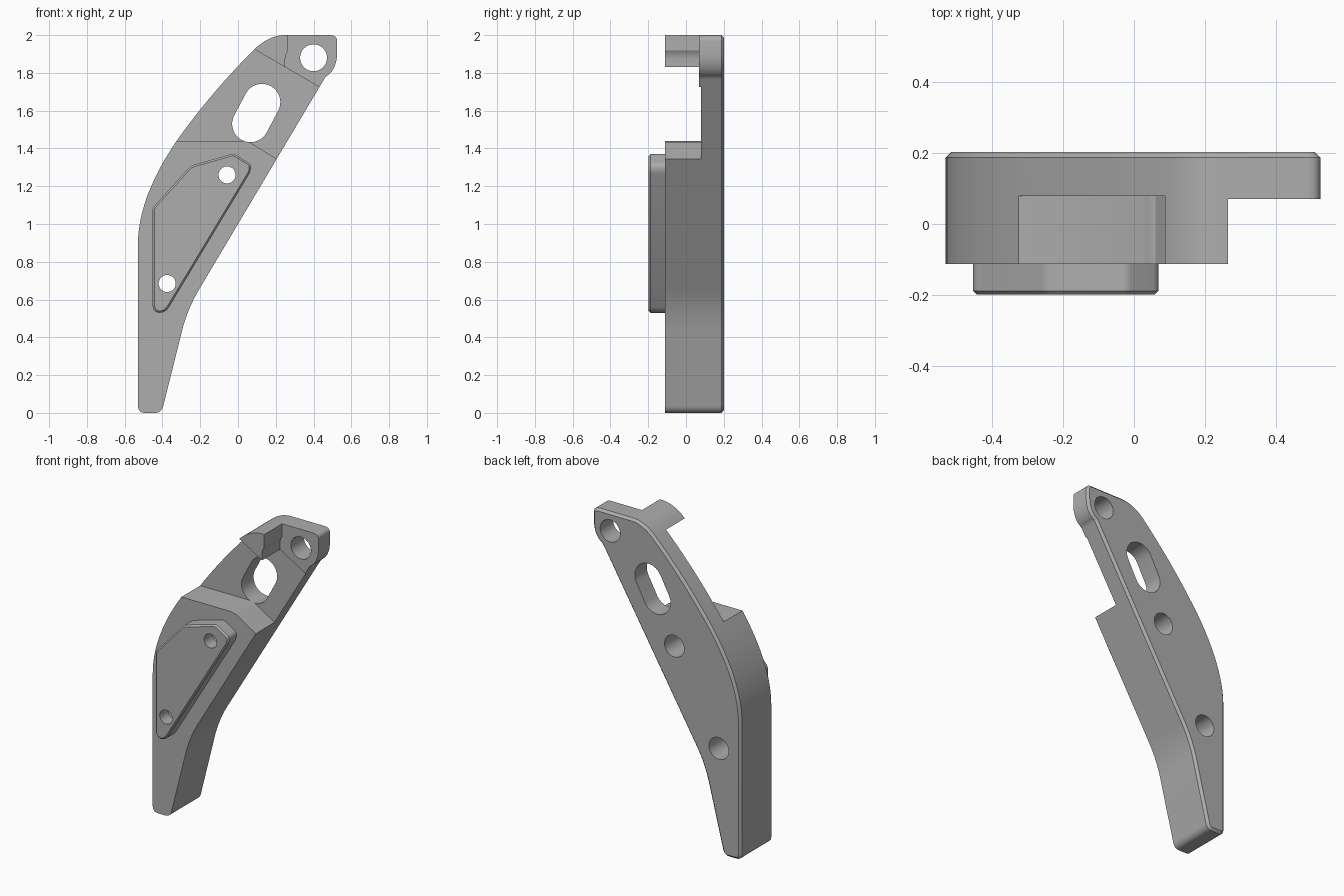
import bpy, bmesh, math

start = bpy.data.objects.get("Cube")
if start:
    bpy.data.objects.remove(start, do_unlink=True)

grey = bpy.data.materials.new("plain grey")
grey.use_nodes = True
COLOUR = (0.42, 0.42, 0.42, 1)
grey.diffuse_color = COLOUR
grey.node_tree.nodes["Principled BSDF"].inputs["Base Color"].default_value = COLOUR


def trace(steps, n=12):
    """Two numbers are a straight step, four are a curve (control, end)."""
    pts = []
    for s in steps:
        if len(s) == 2:
            pts.append(s)
            continue
        (ax, az), (cx, cz, bx, bz) = pts[-1], s
        for i in range(1, n + 1):
            t = i / n
            u = 1 - t
            pts.append((u*u*ax + 2*u*t*cx + t*t*bx, u*u*az + 2*u*t*cz + t*t*bz))
    return pts


def slot(a, b, r, n=24):
    """Outline of a slot between two centres; equal centres give a circle."""
    aim = math.atan2(b[1] - a[1], b[0] - a[0])
    pts = []
    for c, turn in ((b, -math.pi / 2), (a, math.pi / 2)):
        for i in range(n + (a != b)):
            w = aim + turn + math.pi * i / n
            pts.append((c[0] + r * math.cos(w), c[1] + r * math.sin(w)))
    return pts


def prism(name, pts, y0, y1, chamfer=0, chamfer_y=None):
    """Extrude an x-z outline along y, chamfering the rim at chamfer_y."""
    bm = bmesh.new()
    face = bm.faces.new([bm.verts.new((x, y0, z)) for x, z in pts])
    new = bmesh.ops.extrude_face_region(bm, geom=[face])["geom"]
    bmesh.ops.translate(bm, vec=(0, y1 - y0, 0),
                        verts=[v for v in new if isinstance(v, bmesh.types.BMVert)])
    bmesh.ops.recalc_face_normals(bm, faces=bm.faces[:])
    if chamfer:
        rim = [e for e in bm.edges if all(abs(v.co.y - chamfer_y) < 1e-5 for v in e.verts)]
        bmesh.ops.bevel(bm, geom=rim, offset=chamfer, segments=1, affect='EDGES')
    mesh = bpy.data.meshes.new(name)
    bm.to_mesh(mesh)
    bm.free()
    mesh.materials.append(grey)
    ob = bpy.data.objects.new(name, mesh)
    bpy.context.collection.objects.link(ob)
    return ob


def cut(ob, pts, y0, y1):
    cutter = prism("cutter", pts, y0, y1)
    cutter.hide_render = True
    mod = ob.modifiers.new("cut", 'BOOLEAN')
    mod.operation, mod.solver, mod.object = 'DIFFERENCE', 'EXACT', cutter
    bpy.context.view_layer.objects.active = ob
    bpy.ops.object.modifier_apply(modifier=mod.name)
    bpy.data.objects.remove(cutter, do_unlink=True)


FRONT, BACK, FLOOR, LUG = -0.112, 0.202, 0.079, 0.07

# Arm: curved outline with a chamfered back rim
arm = prism("bracket_arm", trace([
    (-0.53, 0.89), (-0.53, 0.04), (-0.53, 0, -0.49, 0), (-0.44, 0),
    (-0.405, 0, -0.395, 0.04), (-0.295, 0.44), (-0.265, 0.555, -0.205, 0.655),
    (0.455, 1.765), (0.463, 1.78, 0.48, 1.79), (0.525, 1.83, 0.525, 1.91),
    (0.525, 1.965), (0.525, 2, 0.485, 2), (0.25, 2),
    (0.165, 2, 0.087, 1.925), (-0.14, 1.7, -0.325, 1.44),
    (-0.53, 1.14, -0.53, 0.89)])[:-1], FRONT, BACK, 0.015, BACK)

# Recess across the upper arm
cut(arm, [(-0.7, 1.44), (0.05, 1.44), (0.5, 1.164), (0.6, 1.626),
          (-0.1, 2.034), (-0.7, 2.034)], -1, FLOOR)

# Clearance around the end lug, leaving the small block beside it
cut(arm, trace([(0.25, 1.75), (0.25, 1.875), (0.253, 1.9, 0.265, 1.918),
                (0.265, 2.1), (0.7, 2.1), (0.7, 1.5)]), -1, LUG)

# Lug hole, slot and the wide bores behind the pad
pad_holes = [(-0.058, 1.26), (-0.375, 0.685)]
cut(arm, slot((0.4, 1.88), (0.4, 1.88), 0.071), -1, 1)
cut(arm, slot((0.066, 1.53), (0.127, 1.645), 0.097), -1, 1)
for c in pad_holes:
    cut(arm, slot(c, c, 0.07), -1, 1)

# Raised pad with chamfered front rim and two screw holes
pad = prism("front_pad", trace([
    (-0.453, 0.575), (-0.45, 0.53, -0.415, 0.53), (-0.385, 0.53, -0.365, 0.56),
    (0.06, 1.265), (0.08, 1.31, 0.055, 1.325), (-0.005, 1.362),
    (-0.02, 1.373, -0.04, 1.369), (-0.235, 1.313), (-0.25, 1.308, -0.26, 1.298),
    (-0.44, 1.1), (-0.453, 1.085, -0.453, 1.065)], 6), -0.198, FRONT, 0.01, -0.198)
for c in pad_holes:
    cut(pad, slot(c, c, 0.045), -1, 1)

# Smooth curves, crisp edges
for ob in (arm, pad):
    bpy.ops.object.select_all(action='DESELECT')
    ob.select_set(True)
    bpy.context.view_layer.objects.active = ob
    bpy.ops.object.shade_smooth_by_angle(angle=math.radians(28))
